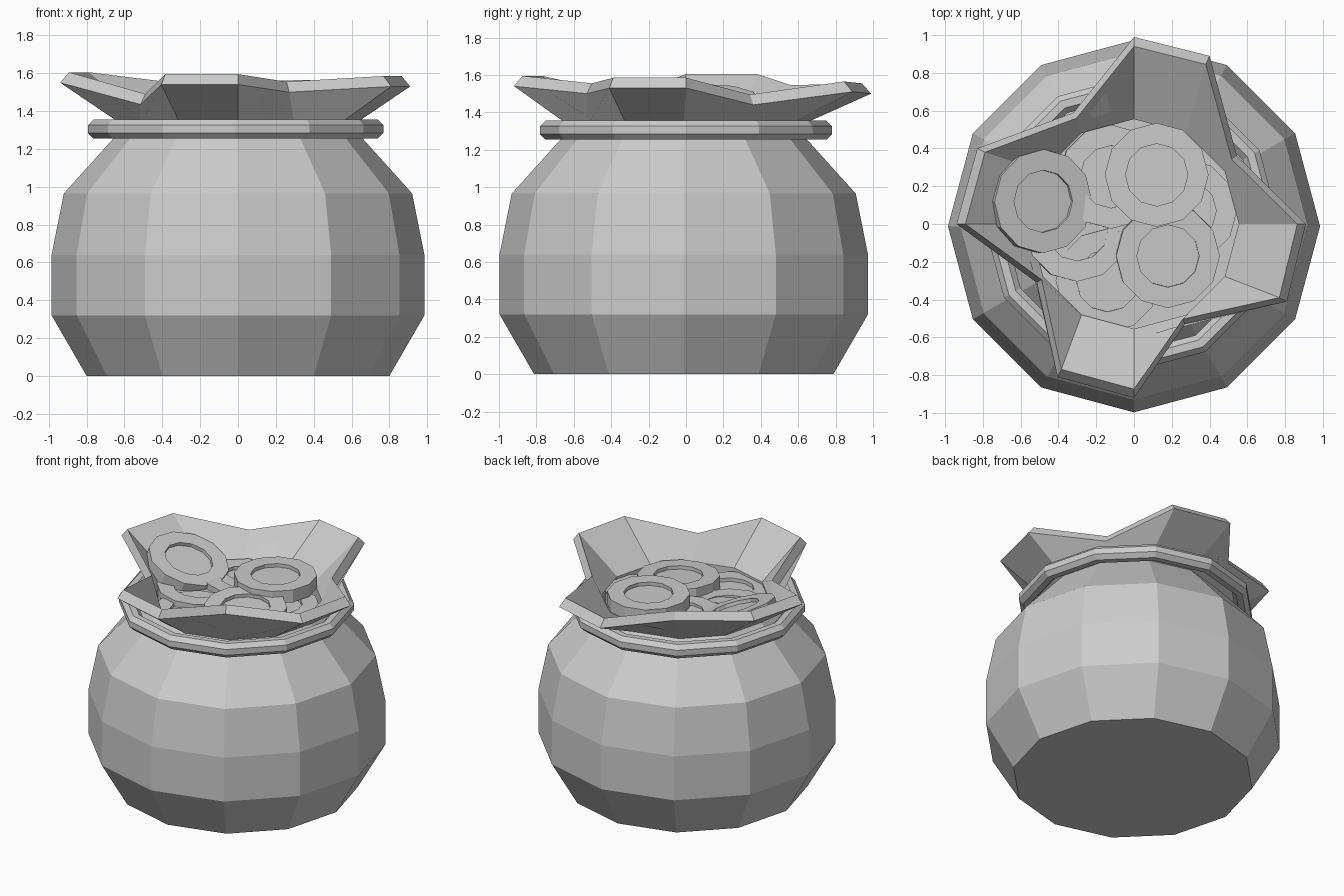
import bpy, bmesh
from math import cos, sin, pi, radians
from mathutils import Matrix, Vector

if "Cube" in bpy.data.objects:
    bpy.data.objects.remove(bpy.data.objects["Cube"])

SIDES = 12
CY = -0.012


def finish(name, bm):
    bmesh.ops.recalc_face_normals(bm, faces=bm.faces)
    mesh = bpy.data.meshes.new(name)
    bm.to_mesh(mesh)
    bm.free()
    obj = bpy.data.objects.new(name, mesh)
    bpy.context.collection.objects.link(obj)
    return obj


def ring(r, z, cx=0.0, cy=0.0):
    return [Vector((cx + r * cos(2 * pi * i / SIDES), cy + r * sin(2 * pi * i / SIDES), z))
            for i in range(SIDES)]


def loft(name, rings, closed=False):
    """Skin a stack of equal rings, capped at both ends unless closed."""
    bm = bmesh.new()
    rows = [[bm.verts.new(p) for p in r] for r in rings]
    pairs = list(zip(rows, rows[1:])) + ([(rows[-1], rows[0])] if closed else [])
    for a, b in pairs:
        for i in range(SIDES):
            j = (i + 1) % SIDES
            bm.faces.new((a[i], a[j], b[j], b[i]))
    if not closed:
        bm.faces.new(rows[0][::-1])
        bm.faces.new(rows[-1])
    return finish(name, bm)


# Bag: pouch body, pinched neck and folded-out four-flap mouth
rim = [(0.91, 0, 1.53), (0.545, 0.36, 1.44), (0.40, 0.89, 1.51),
       (0, 0.99, 1.50), (-0.32, 0.59, 1.49), (-0.83, 0.40, 1.55),
       (-0.94, 0, 1.55), (-0.515, -0.31, 1.435), (-0.405, -0.81, 1.54),
       (0, -0.92, 1.54), (0.27, -0.53, 1.50), (0.81, -0.41, 1.53)]
rim_out = [Vector(p) for p in rim]
rim_in = [Vector((x * 0.95, y * 0.95, z + 0.055)) for x, y, z in rim]
profile = [(0.80, 0), (0.985, 0.32), (0.985, 0.64), (0.92, 0.965), (0.60, 1.32)]
body = [ring(r, z, 0, CY) for r, z in profile]
lining = [ring(0.555, 1.35), ring(0.555, 1.2)]
loft("bag", body + [rim_out, rim_in] + lining)

# Cord tied round the neck
loft("neck_cord", [ring(0.73 + 0.055 * cos(t), 1.305 + 0.055 * sin(t), -0.012, 0)
                   for t in [2 * pi * (k + 0.5) / 8 for k in range(8)]], closed=True)

# Coins: raised rim with a recessed face on both sides (x, y, top z, tilt x, tilt y)
coins = [(0.12, 0.26, 1.45, 0, 0), (0.18, -0.17, 1.40, 3, 2), (-0.48, 0.12, 1.455, 2, 20),
         (-0.30, -0.03, 1.36, 0, 3), (-0.14, -0.30, 1.34, 2, 0), (-0.12, 0.25, 1.37, 0, 2),
         (0.27, 0.07, 1.35, 0, 0), (0.05, 0.0, 1.31, 0, 0)]
for n, (x, y, z, tx, ty) in enumerate(coins):
    shape = [(0.16, -0.07), (0.16, -0.09), (0.275, -0.09),
             (0.275, 0), (0.165, 0), (0.165, -0.025)]
    coin = loft(f"coin_{n + 1}", [ring(r, h) for r, h in shape])
    coin.matrix_world = (Matrix.Translation((x, y, z)) @ Matrix.Rotation(radians(ty), 4, 'Y')
                         @ Matrix.Rotation(radians(tx), 4, 'X'))
